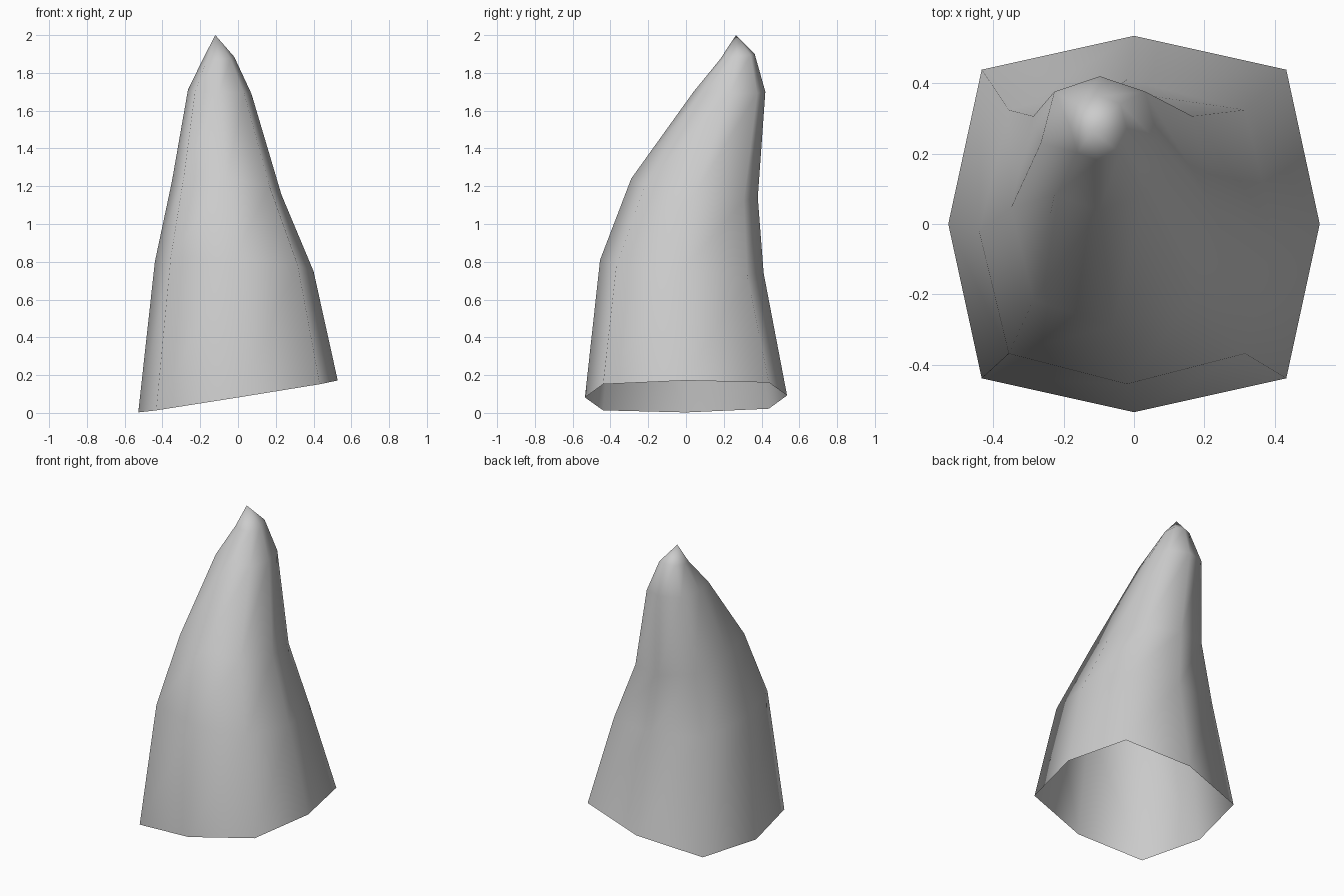
import bpy
import bmesh
from mathutils import Vector

# Remove the default cube
cube = bpy.data.objects.get("Cube")
if cube:
    bpy.data.objects.remove(cube, do_unlink=True)

# Single plain material
grey = bpy.data.materials.new("pale_grey")
grey.use_nodes = True
colour = (0.6, 0.6, 0.6, 1)
grey.diffuse_color = colour
grey.node_tree.nodes["Principled BSDF"].inputs["Base Color"].default_value = colour

# Octagonal cross-sections: centre, half widths, tilt (rise per x and y), corner reach
RINGS = [
    ((0, 0, 0.087), (0.528, 0.535), (0.16, 0.01), 0.82),
    ((-0.02, -0.022, 0.775), (0.42, 0.433), (-0.06, -0.08), 0.8),
    ((-0.06, 0.045, 1.19), (0.29, 0.335), (-0.12, -0.15), 0.78),
    ((-0.097, 0.23, 1.7), (0.168, 0.19), (-0.06, 0), 0.77),
    ((-0.1, 0.272, 1.885), (0.08, 0.092), (0, 0.15), 0.76),
]
TIP = (-0.12, 0.265, 2)
DIRECTIONS = [(1, 0), (1, 1), (0, 1), (-1, 1), (-1, 0), (-1, -1), (0, -1), (1, -1)]


def add_ring(bm, centre, size, tilt, corner):
    verts = []
    for dx, dy in DIRECTIONS:
        reach = corner if dx and dy else 1
        x, y = dx * size[0] * reach, dy * size[1] * reach
        verts.append(bm.verts.new(Vector(centre) + Vector((x, y, x * tilt[0] + y * tilt[1]))))
    return verts


# Bent, hollow horn with an open slanted base
bm = bmesh.new()
rings = [add_ring(bm, *ring) for ring in RINGS]
count = len(DIRECTIONS)
for low, high in zip(rings, rings[1:]):
    for i in range(count):
        j = (i + 1) % count
        bm.faces.new((low[i], low[j], high[j], high[i]))

# Pointed tip
tip = bm.verts.new(TIP)
for i in range(count):
    bm.faces.new((rings[-1][i], rings[-1][(i + 1) % count], tip))

for face in bm.faces:
    face.smooth = True
mesh = bpy.data.meshes.new("horn")
bm.to_mesh(mesh)
bm.free()
mesh.materials.append(grey)
horn = bpy.data.objects.new("horn", mesh)
bpy.context.collection.objects.link(horn)
